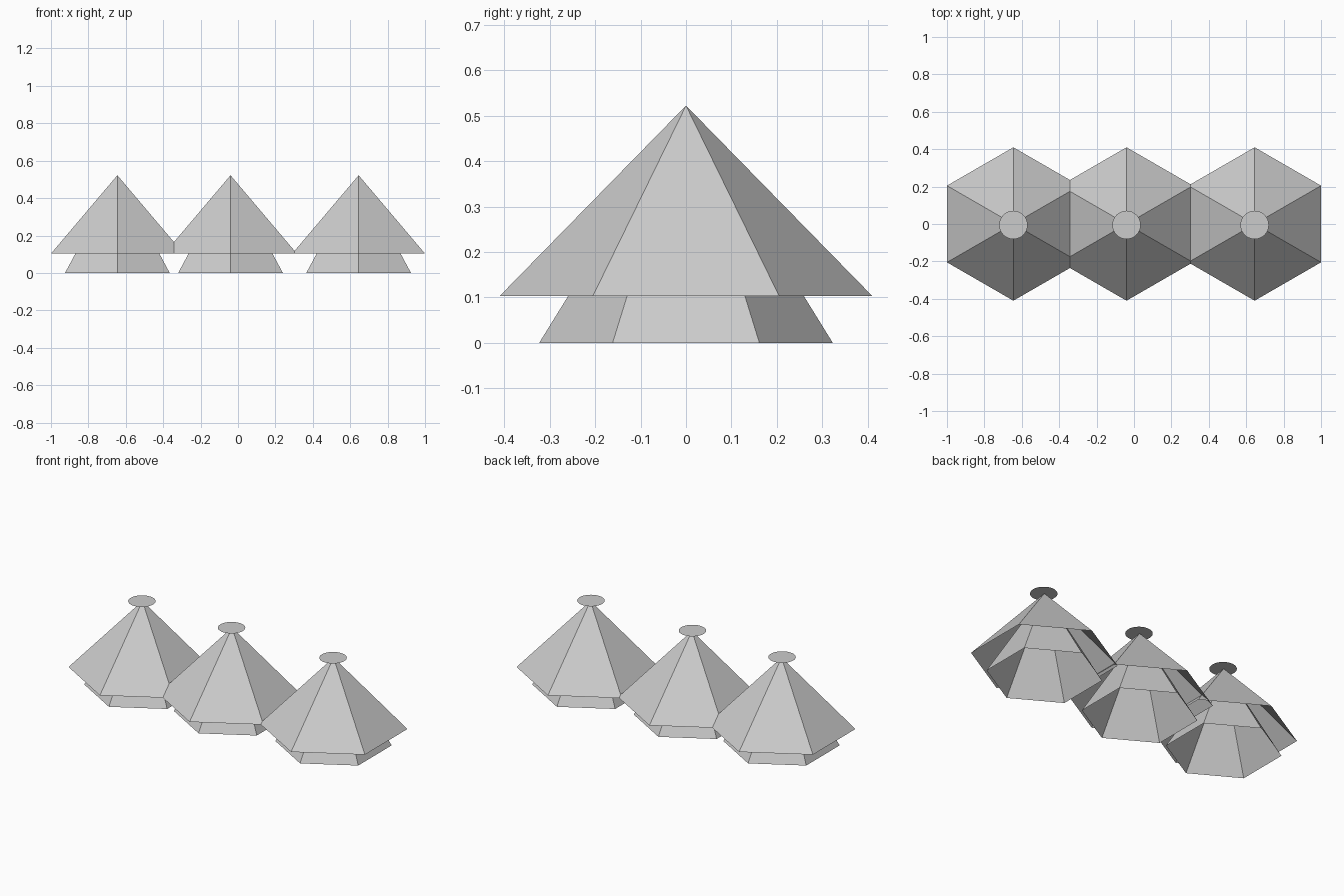
import bpy
import bmesh
from mathutils import Matrix

APEX = 0.522
CENTRES = {"left": 0.645, "middle": -0.04, "right": -0.645}

default = bpy.data.objects.get("Cube")
if default:
    bpy.data.objects.remove(default, do_unlink=True)

# Single plain grey
grey = bpy.data.materials.new("light_grey")
grey.use_nodes = True
colour = (0.6, 0.6, 0.6, 1)
grey.diffuse_color = colour
grey.node_tree.nodes["Principled BSDF"].inputs["Base Color"].default_value = colour


def add_part(name, bm, x, y=0):
    """Turn a finished bmesh into a grey object."""
    mesh = bpy.data.meshes.new(name)
    bm.to_mesh(mesh)
    bm.free()
    mesh.materials.append(grey)
    obj = bpy.data.objects.new(name, mesh)
    obj.location = (x, y, 0)
    bpy.context.collection.objects.link(obj)


def hollow_cone(bottom, radius):
    """Six-sided open cone up to the apex, corners pointing along y."""
    bm = bmesh.new()
    bmesh.ops.create_cone(
        bm, cap_ends=False, segments=6, radius1=radius, radius2=0,
        depth=APEX - bottom,
        matrix=Matrix.Translation((0, 0, (APEX + bottom) / 2)))
    bmesh.ops.remove_doubles(bm, verts=bm.verts, dist=0.0001)
    return bm


def flat_disc(height, radius):
    bm = bmesh.new()
    bmesh.ops.create_circle(bm, cap_ends=True, segments=32, radius=radius,
                            matrix=Matrix.Translation((0, 0, height)))
    return bm


for side, x in CENTRES.items():
    # Wide roof, open underneath
    add_part(f"{side}_roof", hollow_cone(0.103, 0.41), x)
    # Narrower hollow cone standing on the ground inside it
    add_part(f"{side}_skirt", hollow_cone(0, 0.323), x)
    # Flat round cap on the tip
    add_part(f"{side}_cap", flat_disc(APEX + 0.001, 0.076), x, -0.005)
